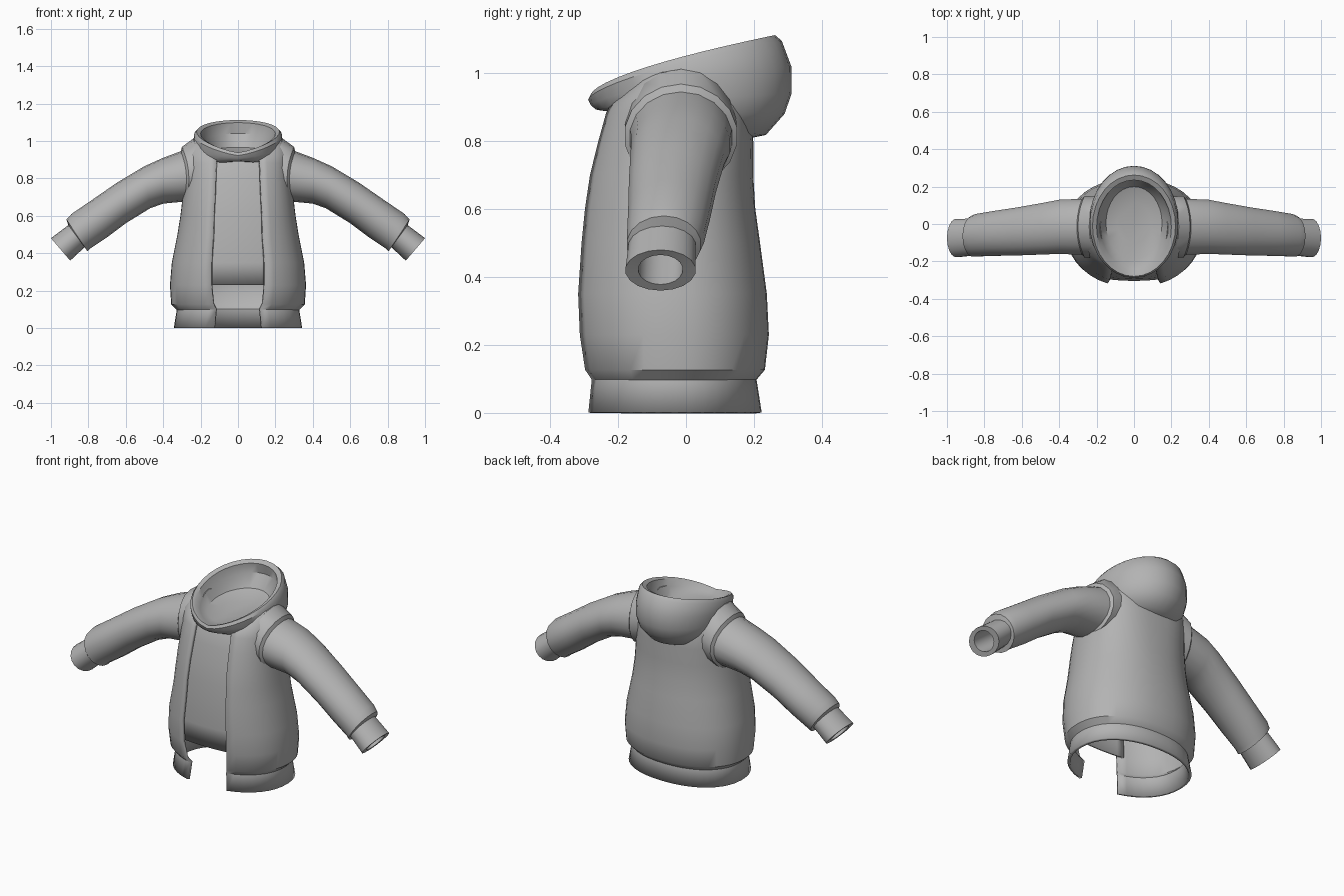
import bpy, bmesh, math

cube = bpy.data.objects.get("Cube")
if cube:
    bpy.data.objects.remove(cube, do_unlink=True)

fabric = bpy.data.materials.new("grey fabric")
fabric.use_nodes = True
GREY = (0.45, 0.45, 0.45, 1)
fabric.diffuse_color = GREY
fabric.node_tree.nodes["Principled BSDF"].inputs["Base Color"].default_value = GREY


def loft(name, rings, closed=True, cap_end=False, thickness=0):
    """Skin a list of point rings into one smooth surface."""
    bm = bmesh.new()
    rows = [[bm.verts.new(p) for p in ring] for ring in rings]
    n = len(rows[0])
    for low, high in zip(rows, rows[1:]):
        for i in range(n if closed else n - 1):
            j = (i + 1) % n
            bm.faces.new((low[i], low[j], high[j], high[i]))
    if cap_end:
        bm.faces.new(rows[-1])
    bmesh.ops.recalc_face_normals(bm, faces=bm.faces)
    mesh = bpy.data.meshes.new(name)
    bm.to_mesh(mesh)
    bm.free()
    mesh.materials.append(fabric)
    obj = bpy.data.objects.new(name, mesh)
    bpy.context.collection.objects.link(obj)
    if thickness:
        shell = obj.modifiers.new("cloth thickness", 'SOLIDIFY')
        shell.thickness = thickness
        shell.offset = 0
    bpy.ops.object.select_all(action='DESELECT')
    obj.select_set(True)
    bpy.context.view_layer.objects.active = obj
    bpy.ops.object.shade_smooth_by_angle(angle=math.radians(38))
    return obj


def power(v, p):
    return math.copysign(abs(v) ** p, v)


# Torso: height, half width, front edge y, back y, half opening, saddle drop, squareness
TORSO = [
    (0.00, .335, -.28, .215, .125, 0, 2.2),
    (0.10, .320, -.27, .200, .115, 0, 2.2),
    (0.13, .350, -.29, .225, .130, 0, 2.2),
    (0.23, .356, -.305, .236, .140, 0, 2.2),
    (0.35, .346, -.31, .230, .140, 0, 2.2),
    (0.50, .316, -.30, .210, .130, 0, 2.2),
    (0.60, .300, -.29, .196, .128, 0, 2.3),
    (0.70, .288, -.275, .190, .122, 0, 2.4),
    (0.80, .275, -.25, .190, .118, 0, 2.6),
    (0.88, .272, -.228, .184, .115, 0, 2.6),
    (0.94, .268, -.215, .175, .112, .04, 2.5),
    (1.00, .235, -.19, .150, .110, .09, 2.3),
    (1.015, .205, -.17, .13, .105, .10, 2.2),
]


def torso_ring(z, w, yf, yb, gap, drop, n, steps=36):
    start = math.asin((gap / w) ** (n / 2))
    mid = (yf + yb) / 2
    front = (mid - yf) / math.cos(start) ** (2 / n)
    pts = []
    for i in range(steps + 1):
        t = start + (2 * math.pi - 2 * start) * i / steps
        c = power(math.cos(t), 2 / n)
        depth = front if c > 0 else yb - mid
        pts.append((w * power(math.sin(t), 2 / n), mid - depth * c, z - drop * c * c))
    return pts


loft("jacket_body", [torso_ring(*r) for r in TORSO], closed=False, thickness=.016)

# Inner front panel, set just behind the open edges
panel = []
for z, w, yf, yb, gap, drop, n in TORSO[3:11]:
    half = gap + .025
    panel.append([(half * k / 4, yf + .012 + .012 * (k / 4) ** 2, z - drop)
                  for k in range(-4, 5)])
loft("front_panel", panel, closed=False, thickness=.012)

# Hood: half width, front y, back y, front z, back z, from the neck over the rim into the bowl
HOOD = [
    (.180, -.17, .17, .900, .805),
    (.200, -.22, .235, .892, .818),
    (.225, -.25, .290, .890, .880),
    (.236, -.265, .311, .893, .940),
    (.238, -.28, .310, .905, 1.02),
    (.236, -.288, .282, .922, 1.095),
    (.222, -.28, .262, .938, 1.112),
    (.200, -.265, .235, .935, 1.098),
    (.182, -.24, .245, .926, 1.04),
    (.150, -.19, .200, .922, .965),
    (.090, -.10, .120, .926, .935),
]


def hood_ring(w, yf, yb, zf, zb, steps=32):
    pts = []
    for i in range(steps):
        t = 2 * math.pi * i / steps
        s = (1 - math.cos(t)) / 2
        pts.append((w * math.sin(t), yf + (yb - yf) * s, zf + (zb - zf) * s ** .65))
    return pts


loft("hood", [hood_ring(*r) for r in HOOD], cap_end=True)

# Sleeve: top x, z, bottom x, z, centre y, half depth, bow of the armhole
SLEEVE = [
    (.18, 1.00, .22, .67, -.015, .155, -.06),
    (.24, 1.012, .26, .66, -.015, .165, -.04),
    (.300, .968, .285, .662, -.015, .167, -.03),
    (.306, .945, .295, .675, -.015, .152, -.025),
    (.40, .910, .40, .665, -.015, .147, 0),
    (.50, .865, .47, .640, -.025, .140, 0),
    (.65, .775, .60, .560, -.04, .130, 0),
    (.78, .685, .70, .485, -.05, .122, 0),
    (.89, .610, .79, .425, -.06, .115, 0),
    (.917, .580, .805, .41, -.065, .110, 0),
    (.907, .550, .82, .432, -.07, .100, 0),
    (1.00, .480, .897, .36, -.075, .104, 0),
    (.985, .465, .912, .378, -.075, .066, 0),
    (.85, .570, .775, .475, -.07, .066, 0),
]


def sleeve_ring(side, tx, tz, bx, bz, yc, ry, bow, steps=18):
    pts = []
    for i in range(steps):
        t = 2 * math.pi * i / steps
        k, s = (1 + math.cos(t)) / 2, math.sin(t)
        pts.append((side * (bx + (tx - bx) * k + bow * s * s),
                    yc + ry * s, bz + (tz - bz) * k))
    return pts


for name, side in (("left_sleeve", 1), ("right_sleeve", -1)):
    loft(name, [sleeve_ring(side, *r) for r in SLEEVE], cap_end=True)
